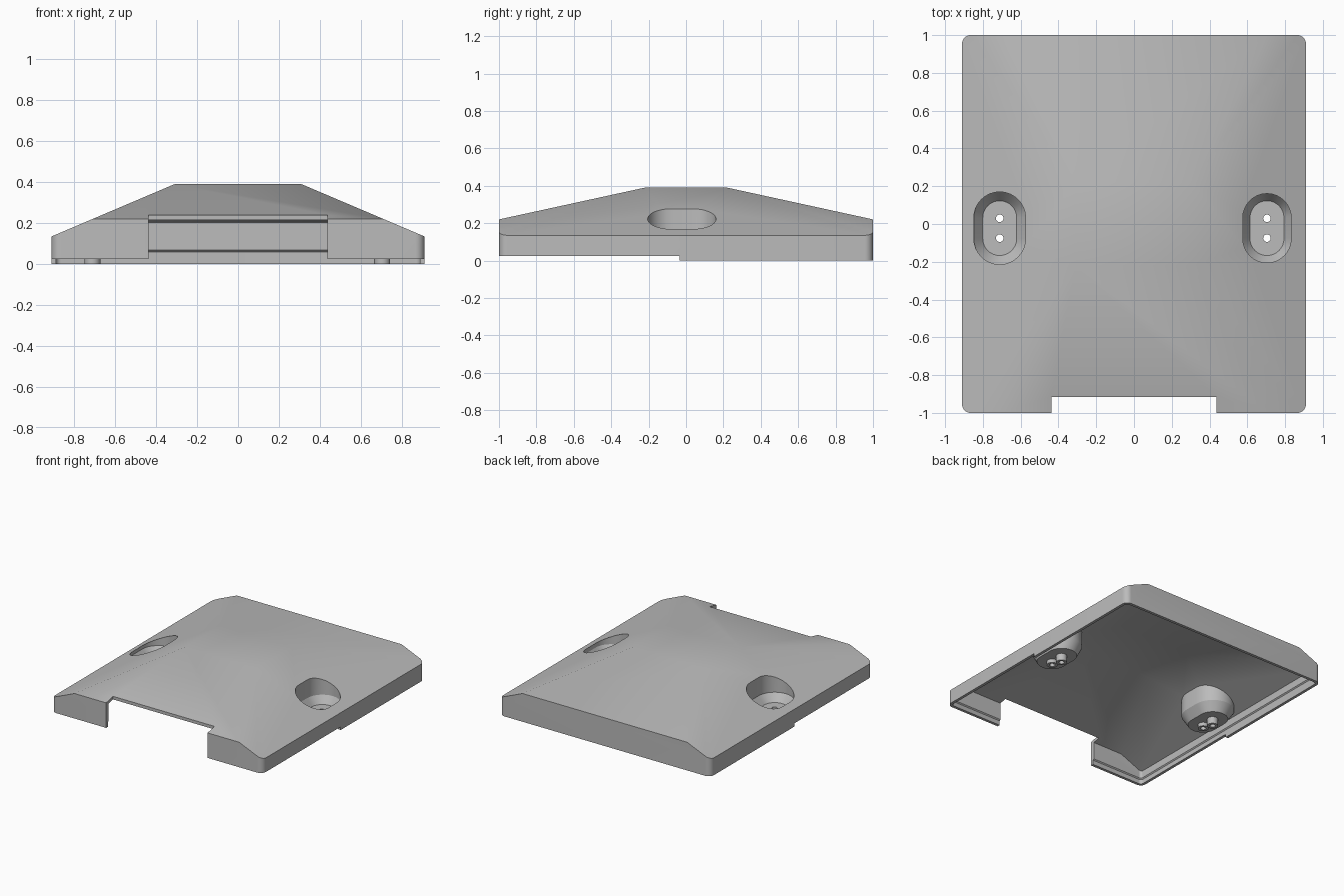
import bpy, bmesh
from math import sin, cos, pi, radians

if "Cube" in bpy.data.objects:
    bpy.data.objects.remove(bpy.data.objects["Cube"])

grey = bpy.data.materials.new("plain grey")
grey.use_nodes = True
grey.diffuse_color = (0.5, 0.5, 0.5, 1)
grey.node_tree.nodes["Principled BSDF"].inputs["Base Color"].default_value = (0.5, 0.5, 0.5, 1)


def outline(hx, hy, r, steps):
    """Rounded rectangle; also gives slots, circles and plain boxes."""
    pts = []
    for q, (sx, sy) in enumerate([(1, 1), (-1, 1), (-1, -1), (1, -1)]):
        for i in range(steps + 1):
            a = (q + i / steps) * pi / 2
            p = (sx * (hx - r) + r * cos(a), sy * (hy - r) + r * sin(a))
            if all(abs(p[0] - o[0]) + abs(p[1] - o[1]) > 1e-5 for o in pts):
                pts.append(p)
    return pts


def loft(name, rings, cx=0, cy=0, steps=8, roof_drop=None):
    """Closed solid through rings of (half x, half y, corner radius, z)."""
    bm = bmesh.new()
    loops = [[bm.verts.new((cx + x, cy + y, z)) for x, y in outline(hx, hy, r, steps)]
             for hx, hy, r, z in rings]
    for low, high in zip(loops, loops[1:]):
        for i in range(len(low)):
            j = (i + 1) % len(low)
            bm.faces.new((low[i], low[j], high[j], high[i]))
    bm.faces.new(loops[0][::-1])
    bm.faces.new(loops[-1])
    # hipped roof: slice off the four slopes
    if roof_drop is not None:
        top = 0.39 - roof_drop
        for s in (1, -1):
            for point, normal in (((s * 0.31, 0, top), (s * 0.425, 0, 1)),
                                  ((0, s * 0.22, top), (0, s * 0.218, 1))):
                cut = bmesh.ops.bisect_plane(
                    bm, geom=bm.verts[:] + bm.edges[:] + bm.faces[:], dist=1e-5,
                    plane_co=point, plane_no=normal, clear_outer=True)["geom_cut"]
                edges = [e for e in cut if isinstance(e, bmesh.types.BMEdge) and e.is_boundary]
                bmesh.ops.contextual_create(bm, geom=edges)
    bmesh.ops.recalc_face_normals(bm, faces=bm.faces[:])
    mesh = bpy.data.meshes.new(name)
    bm.to_mesh(mesh)
    bm.free()
    mesh.materials.append(grey)
    ob = bpy.data.objects.new(name, mesh)
    bpy.context.collection.objects.link(ob)
    return ob


def combine(target, tool, operation="DIFFERENCE"):
    mod = target.modifiers.new("cut", "BOOLEAN")
    mod.operation, mod.solver, mod.object = operation, "EXACT", tool
    bpy.context.view_layer.objects.active = target
    bpy.ops.object.modifier_apply(modifier=mod.name)
    bpy.data.objects.remove(tool)


# outer body, and the hollow with a thinner wall near the rim
cover = loft("cover_shell", [(0.91, 1, 0.045, 0), (0.91, 1, 0.045, 0.39)], roof_drop=0)
hollow = loft("hollow", [(0.88, 0.97, 0.02, -0.1), (0.88, 0.97, 0.02, 0.366)], roof_drop=0.024)
rim = loft("rim_recess", [(0.888, 0.978, 0.025, -0.2), (0.888, 0.978, 0.025, 0.06),
                          (0.878, 0.968, 0.02, 0.07)])
combine(hollow, rim, "UNION")

# screw wells: cups and posts are kept out of the hollow, then bored
WELL_Y, HALF = -0.022, 0.055
wells = ((-0.711, 0.137), (0.704, 0.128))
posts = (0.03, -0.075)


def slot(r, z):
    return (r, r + HALF, r, z)


for x, r in wells:
    cup = loft("cup", [slot(0.108, 0.054), slot(r + 0.017, 0.125), slot(r + 0.017, 0.5)], x, WELL_Y)
    combine(hollow, cup)
    for y in posts:
        post = loft("post", [(0.039, 0.039, 0.039, -0.3), (0.039, 0.039, 0.039, 0.065)], x, y, 6)
        combine(hollow, post)
combine(cover, hollow)
for x, r in wells:
    bore = loft("bore", [slot(0.09, 0.076), slot(r, 0.135), slot(r, 0.5)], x, WELL_Y)
    combine(cover, bore)
    for y in posts:
        hole = loft("hole", [(0.02, 0.02, 0.02, -0.3), (0.02, 0.02, 0.02, 0.1)], x, y, 5)
        combine(cover, hole)

# front cable notch, and the raised lower edge of the front half
notch = loft("notch", [(0.4375, 0.1, 0, -0.3), (0.4375, 0.1, 0, 0.6)], 0, -1.015, 1)
combine(cover, notch)
step = loft("step", [(1.2, 0.6, 0, -0.3), (1.2, 0.6, 0, 0.025)], 0, -0.634, 1)
combine(cover, step)

# smooth roof and curves, sharp rims
bpy.ops.object.select_all(action="DESELECT")
cover.select_set(True)
bpy.context.view_layer.objects.active = cover
bpy.ops.object.shade_smooth_by_angle(angle=radians(30))
